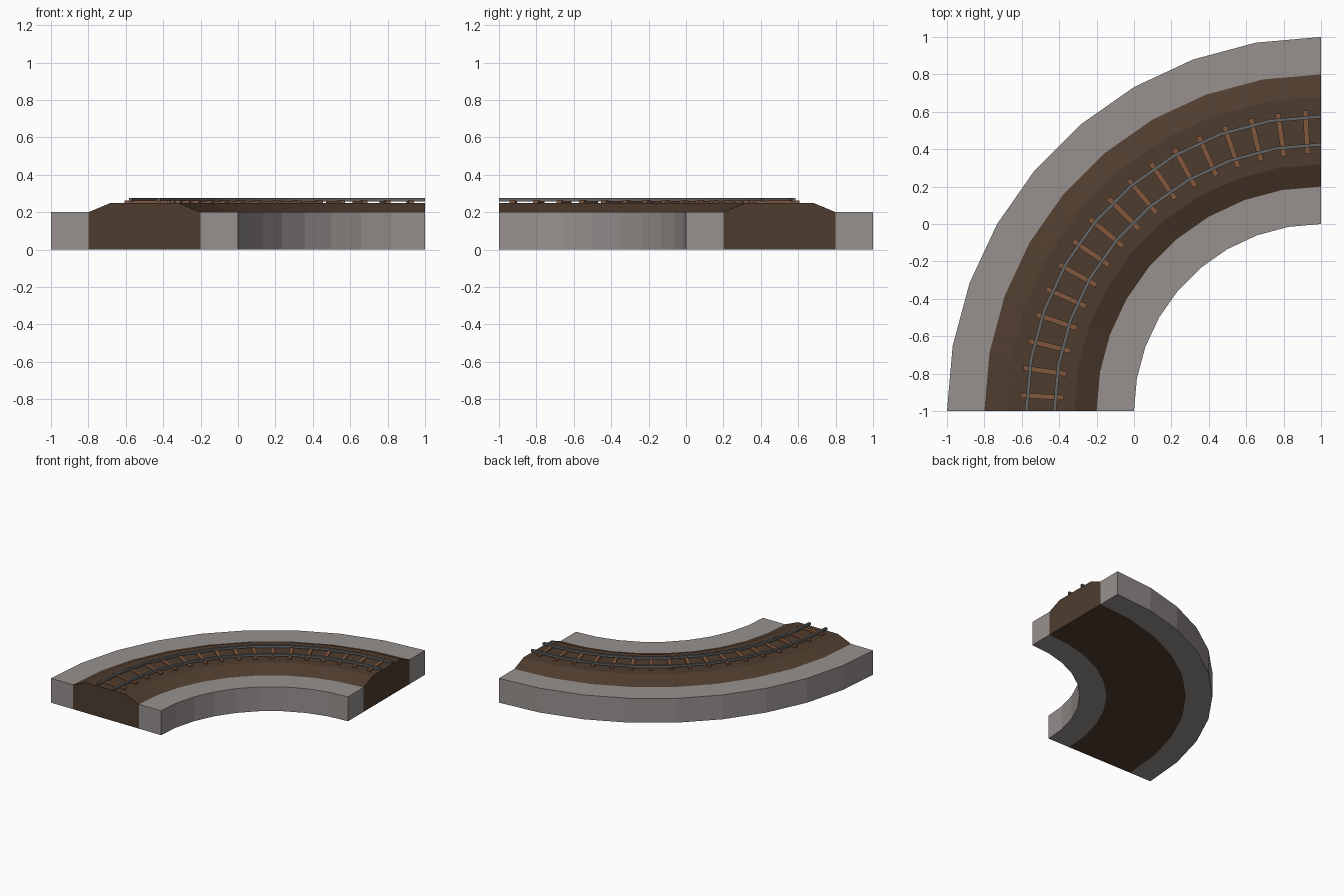
import bpy, bmesh, math
from mathutils import Matrix, Vector

if "Cube" in bpy.data.objects:
    bpy.data.objects.remove(bpy.data.objects["Cube"])

CENTRE = Vector((1, -1, 0))   # the quarter bend turns about this corner
SEGMENTS = 9


def material(name, colour):
    m = bpy.data.materials.new(name)
    m.diffuse_color = (*colour, 1)
    m.use_nodes = True
    m.node_tree.nodes["Principled BSDF"].inputs["Base Color"].default_value = m.diffuse_color
    return m


def finish(bm, name, mat):
    bmesh.ops.recalc_face_normals(bm, faces=bm.faces)
    mesh = bpy.data.meshes.new(name)
    bm.to_mesh(mesh)
    bm.free()
    mesh.materials.append(mat)
    obj = bpy.data.objects.new(name, mesh)
    bpy.context.collection.objects.link(obj)
    return obj


def sweep(name, profile, mat):
    """Sweep a closed (radius, height) profile through the quarter bend."""
    bm = bmesh.new()
    rings = []
    for i in range(SEGMENTS + 1):
        a = math.pi / 2 * (1 + i / SEGMENTS)
        d = Vector((math.cos(a), math.sin(a), 0))
        rings.append([bm.verts.new(CENTRE + d * r + Vector((0, 0, z))) for r, z in profile])
    n = len(profile)
    for r0, r1 in zip(rings, rings[1:]):
        for j in range(n):
            k = (j + 1) % n
            bm.faces.new((r0[j], r0[k], r1[k], r1[j]))
    bm.faces.new(rings[0])
    bm.faces.new(rings[-1])
    return finish(bm, name, mat)


def rect(r0, r1, z0, z1):
    return [(r0, z0), (r1, z0), (r1, z1), (r0, z1)]


stone = material("stone", (0.31, 0.285, 0.275))
earth = material("earth", (0.078, 0.046, 0.028))
wood = material("wood", (0.22, 0.095, 0.045))
steel = material("steel", (0.13, 0.13, 0.13))

# Stone borders
sweep("outer_border", rect(1.8, 2.0, 0, 0.2), stone)
sweep("inner_border", rect(1.0, 1.2, 0, 0.2), stone)

# Raised earth bed with sloping shoulders
sweep("track_bed", [(1.2, 0), (1.8, 0), (1.8, 0.2), (1.68, 0.25), (1.32, 0.25), (1.2, 0.2)], earth)

# Rails
for name, r in (("outer_rail", 1.575), ("inner_rail", 1.425)):
    sweep(name, rect(r - 0.009, r + 0.009, 0.258, 0.276), steel)

# Sleepers spaced evenly round the bend
bm = bmesh.new()
for i in range(17):
    a = math.radians(93 + i * 5.25)
    place = (Matrix.Translation(CENTRE) @ Matrix.Rotation(a, 4, 'Z')
             @ Matrix.Translation((1.492, 0, 0.253)) @ Matrix.Diagonal((0.232, 0.028, 0.018, 1)))
    bmesh.ops.create_cube(bm, size=1, matrix=place)
finish(bm, "sleepers", wood)
